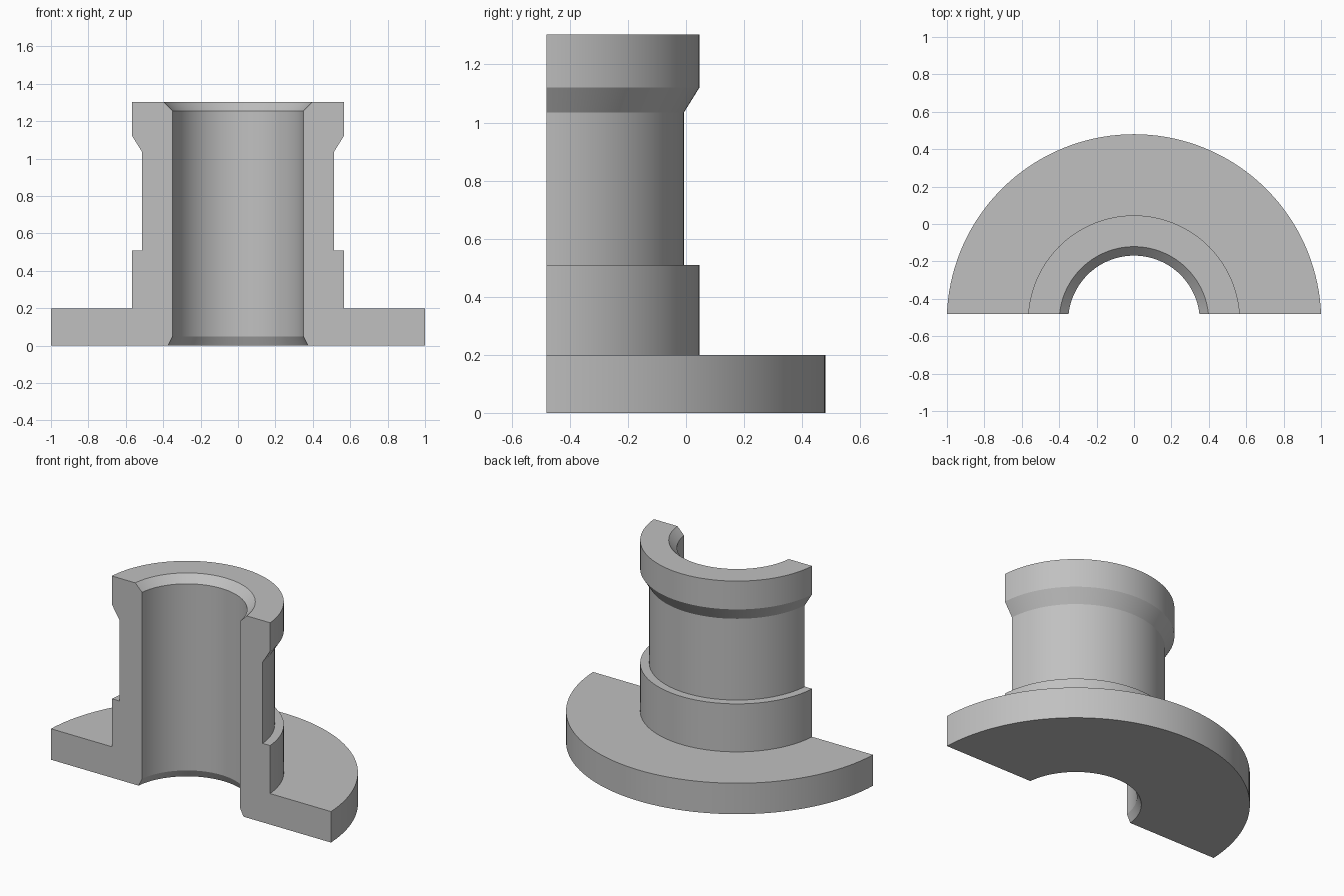
import bpy
import bmesh
from math import asin, cos, sin, pi, radians

cube = bpy.data.objects.get("Cube")
if cube:
    bpy.data.objects.remove(cube, do_unlink=True)

AXIS_Y = -0.521      # revolve axis, slightly in front of the cut face
CUT = 0.041          # distance from the axis to the cut face
STEPS = 72

# Wall section as (radius, height)
section = [
    (0.377, 0.0), (1.001, 0.0), (1.001, 0.2),          # flange
    (0.567, 0.2), (0.567, 0.51),                       # lower collar
    (0.514, 0.51), (0.514, 1.035),                     # neck
    (0.567, 1.12), (0.567, 1.303),                     # upper collar
    (0.4, 1.303), (0.352, 1.255), (0.352, 0.05),       # chamfered bore
]


def arc(bm, radius, height):
    """Arc of vertices that starts and ends on the cut face."""
    start = asin(CUT / radius)
    angles = [start + (pi - 2 * start) * i / STEPS for i in range(STEPS + 1)]
    return [bm.verts.new((radius * cos(a), AXIS_Y + radius * sin(a), height))
            for a in angles]


# Flanged sleeve, cut lengthwise
bm = bmesh.new()
arcs = [arc(bm, r, z) for r, z in section]
for a, b in zip(arcs, arcs[1:] + arcs[:1]):
    for i in range(STEPS):
        bm.faces.new((a[i], a[i + 1], b[i + 1], b[i]))

# Flat cut faces
bm.faces.new([a[0] for a in arcs])
bm.faces.new([a[-1] for a in reversed(arcs)])
bmesh.ops.recalc_face_normals(bm, faces=bm.faces)

mesh = bpy.data.meshes.new("flanged_half_sleeve")
bm.to_mesh(mesh)
bm.free()
sleeve = bpy.data.objects.new("flanged_half_sleeve", mesh)
bpy.context.collection.objects.link(sleeve)

# Plain grey metal
grey = bpy.data.materials.new("plain_grey")
grey.use_nodes = True
colour = (0.53, 0.53, 0.53, 1)
grey.diffuse_color = colour
grey.node_tree.nodes["Principled BSDF"].inputs["Base Color"].default_value = colour
mesh.materials.append(grey)

# Smooth round walls with crisp edges
bpy.ops.object.select_all(action="DESELECT")
sleeve.select_set(True)
bpy.context.view_layer.objects.active = sleeve
bpy.ops.object.shade_smooth_by_angle(angle=radians(20))
